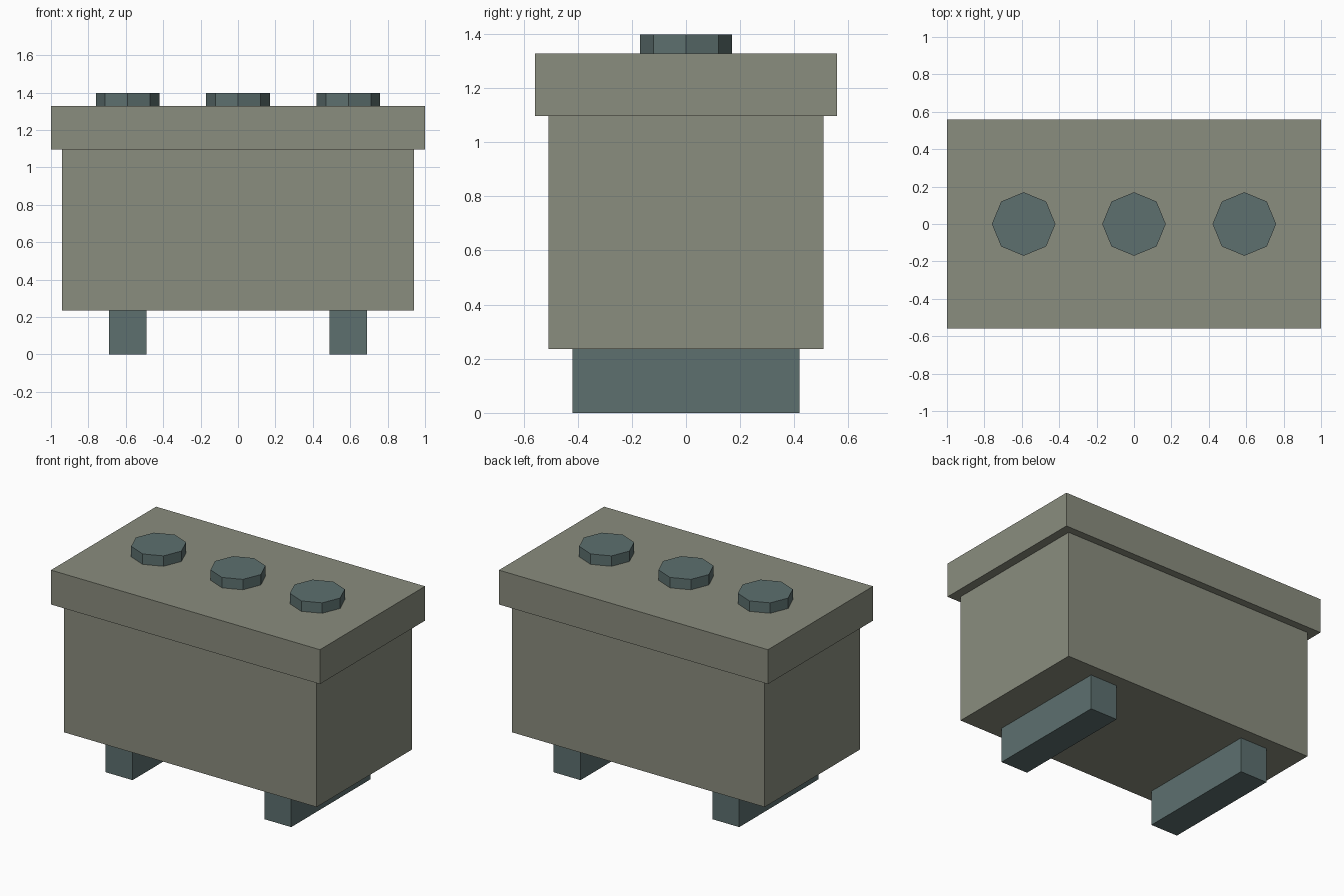
import bpy

if "Cube" in bpy.data.objects:
    bpy.data.objects.remove(bpy.data.objects["Cube"])


def material(name, color):
    m = bpy.data.materials.new(name)
    m.diffuse_color = (*color, 1)
    m.use_nodes = True
    m.node_tree.nodes["Principled BSDF"].inputs["Base Color"].default_value = m.diffuse_color
    return m


olive = material("olive grey", (0.254, 0.266, 0.209))
teal = material("dull teal", (0.109, 0.162, 0.159))


def box(name, x, y, z, mat):
    """Box from (min, max) ranges on each axis."""
    bpy.ops.mesh.primitive_cube_add(
        size=1, location=[(a + b) / 2 for a, b in (x, y, z)])
    ob = bpy.context.object
    ob.name = name
    ob.scale = [b - a for a, b in (x, y, z)]
    bpy.ops.object.transform_apply(location=False, rotation=False, scale=True)
    ob.data.materials.append(mat)


# Main case and overhanging lid
box("case_body", (-0.94, 0.94), (-0.507, 0.507), (0.235, 1.097), olive)
box("lid", (-1, 1), (-0.558, 0.558), (1.097, 1.328), olive)

# Two skid feet running front to back
for side, x in (("left", -0.59), ("right", 0.59)):
    box(side + "_foot", (x - 0.1, x + 0.1), (-0.42, 0.42), (0, 0.235), teal)

# Three octagonal caps on the lid
for side, x in (("left", -0.59), ("middle", 0), ("right", 0.59)):
    bpy.ops.mesh.primitive_cylinder_add(
        vertices=8, radius=0.17, depth=0.07, location=(x, 0, 1.363))
    cap = bpy.context.object
    cap.name = side + "_cap"
    cap.data.materials.append(teal)
